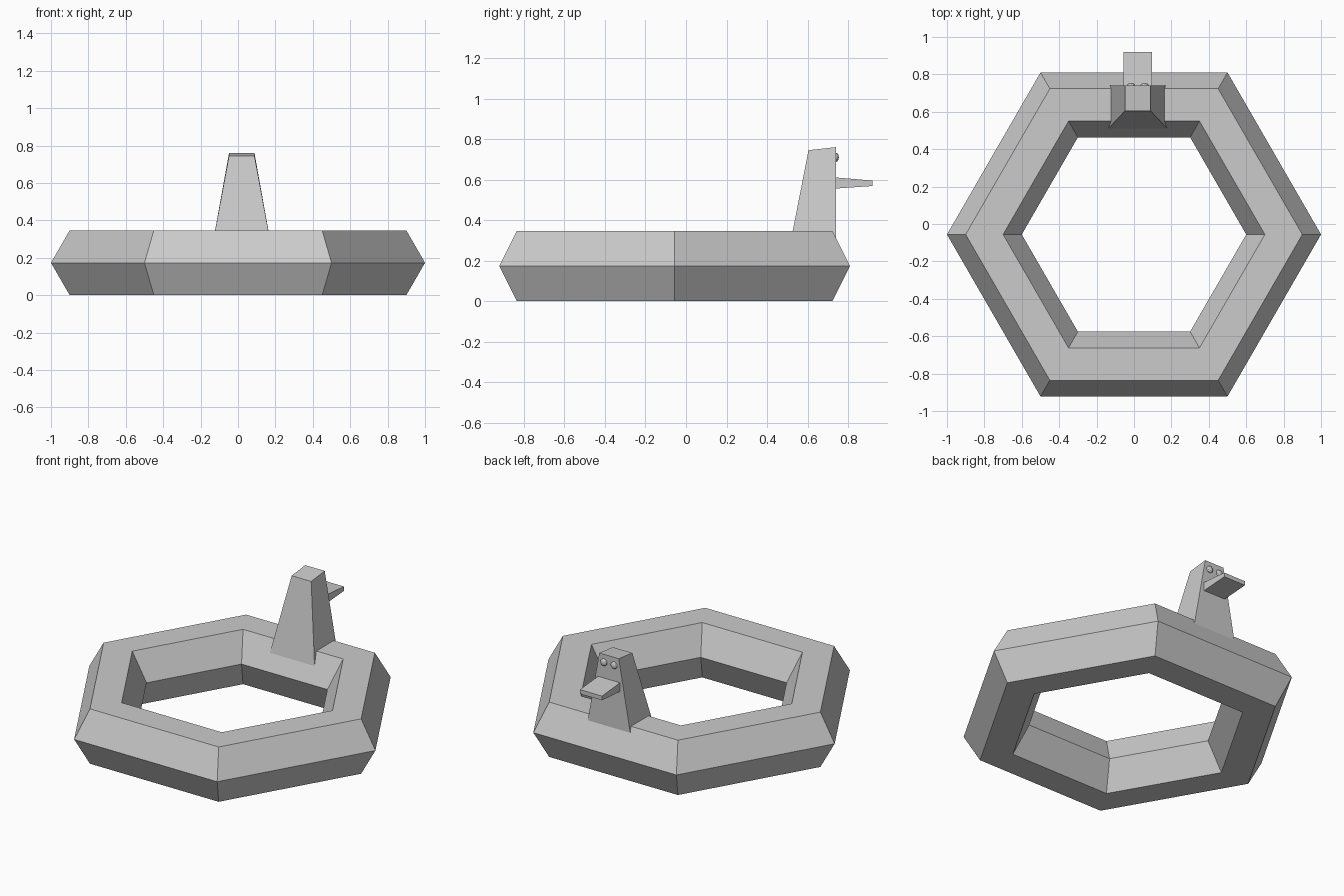
import bpy, bmesh
from math import cos, sin, pi
from mathutils import Matrix

if "Cube" in bpy.data.objects:
    bpy.data.objects.remove(bpy.data.objects["Cube"])

RING_Y = -0.056   # ring centre
HEAD_X = 0.02     # neck, beak and eyes sit slightly off centre


def finish(name, bm):
    bmesh.ops.recalc_face_normals(bm, faces=bm.faces)
    mesh = bpy.data.meshes.new(name)
    bm.to_mesh(mesh)
    bm.free()
    ob = bpy.data.objects.new(name, mesh)
    bpy.context.collection.objects.link(ob)
    return ob


def loft(name, rings, closed):
    """Join equal-length point loops; either close into a ring or cap the ends."""
    bm = bmesh.new()
    loops = [[bm.verts.new(p) for p in r] for r in rings]
    n = len(loops[0])
    for i in range(len(loops) if closed else len(loops) - 1):
        a, b = loops[i], loops[(i + 1) % len(loops)]
        for j in range(n):
            k = (j + 1) % n
            bm.faces.new((a[j], a[k], b[k], b[j]))
    if not closed:
        bm.faces.new(loops[0])
        bm.faces.new(loops[-1])
    return finish(name, bm)


# Float ring: a six-sided tube swept round a hexagon
major, minor, sides = 0.8, 0.2, 6
mid_z = minor * sin(pi / 3)
rings = []
for i in range(sides):
    a = i * 2 * pi / sides
    section = []
    for j in range(sides):
        b = j * 2 * pi / sides
        r = major + minor * cos(b)
        section.append((r * cos(a), RING_Y + r * sin(a), mid_z + minor * sin(b)))
    rings.append(section)
loft("float_ring", rings, True)


# Neck and head: tapered block with a slightly sloped top
def neck_loop(half, y0, y1, z0, z1):
    return [(HEAD_X - half, y0, z0), (HEAD_X + half, y0, z0),
            (HEAD_X + half, y1, z1), (HEAD_X - half, y1, z1)]


loft("neck_and_head", [neck_loop(0.16, 0.508, 0.74, 0.25, 0.25),
                       neck_loop(0.068, 0.605, 0.74, 0.745, 0.76)], False)


# Beak: flat wedge that thins towards its tip
def beak_loop(y, low, high, half=0.077):
    return [(HEAD_X + sx * half, y, z)
            for sx, z in ((-1, low), (1, low), (1, high), (-1, high))]


loft("beak", [beak_loop(0.73, 0.555, 0.611), beak_loop(0.92, 0.568, 0.595)], False)

# Eyes: small flattened beads
for side, sx in (("left", -1), ("right", 1)):
    bm = bmesh.new()
    place = (Matrix.Translation((HEAD_X + sx * 0.036, 0.74, 0.71))
             @ Matrix.Diagonal((0.023, 0.015, 0.023, 1)))
    bmesh.ops.create_icosphere(bm, subdivisions=2, radius=1, matrix=place)
    finish(side + "_eye", bm)
